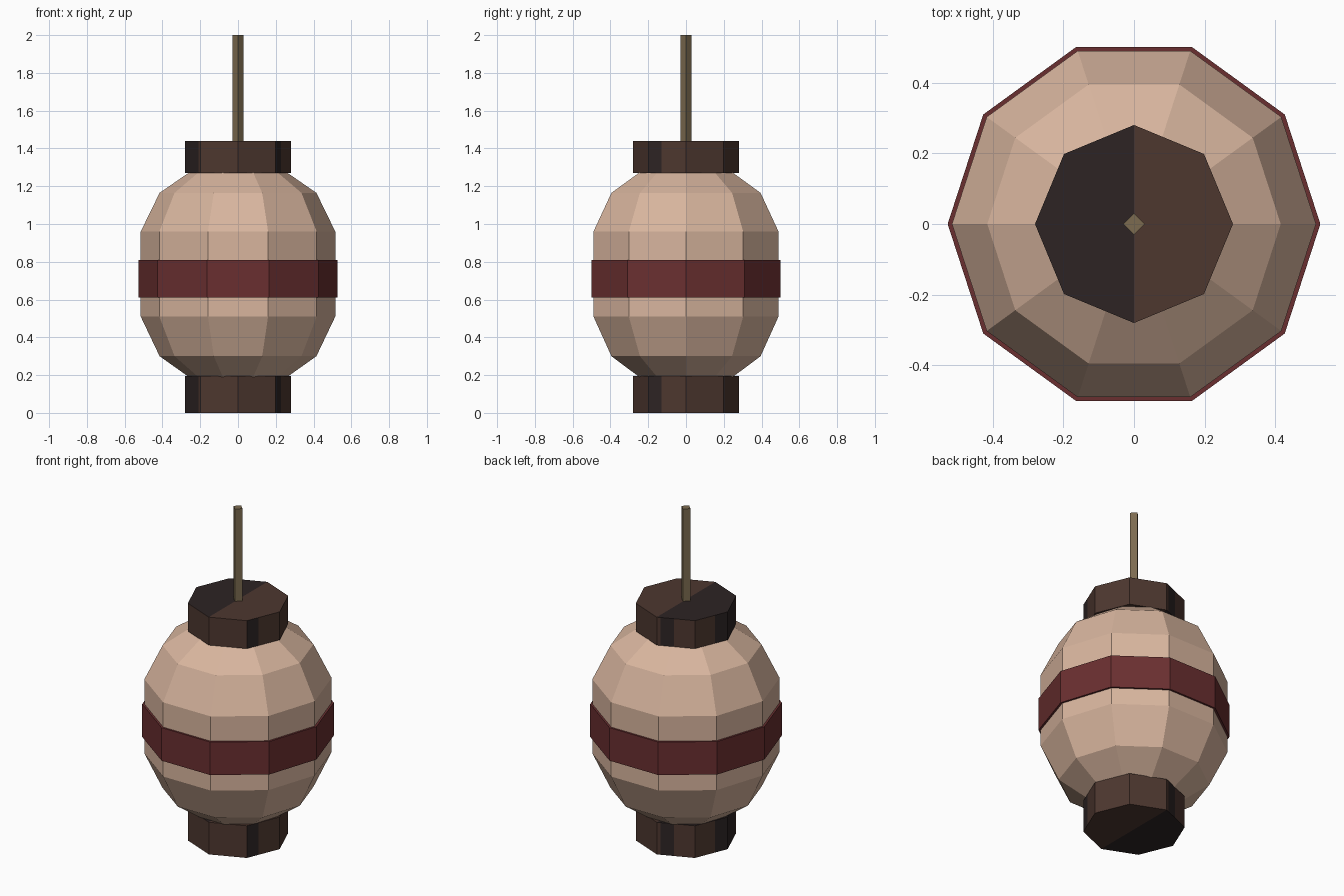
import bpy
import math

if "Cube" in bpy.data.objects:
    bpy.data.objects.remove(bpy.data.objects["Cube"])


def material(name, r, g, b):
    """Flat colour given as sRGB 0-255, stored as linear."""
    def lin(c):
        c /= 255
        return c / 12.92 if c <= 0.04045 else ((c + 0.055) / 1.055) ** 2.4
    m = bpy.data.materials.new(name)
    m.diffuse_color = (lin(r), lin(g), lin(b), 1)
    m.use_nodes = True
    m.node_tree.nodes["Principled BSDF"].inputs["Base Color"].default_value = m.diffuse_color
    return m


PAPER = material("cream_paper", 216, 181, 158)
RED = material("dark_red", 106, 47, 48)
BROWN = material("brown_wood", 77, 55, 47)
BLACK = material("black_wood", 45, 36, 36)
TAN = material("tan_stick", 124, 107, 80)


def make_object(name, verts, faces, mats, indices=None):
    mesh = bpy.data.meshes.new(name)
    mesh.from_pydata(verts, [], faces)
    for m in mats:
        mesh.materials.append(m)
    if indices:
        for poly, i in zip(mesh.polygons, indices):
            poly.material_index = i
    mesh.update()
    obj = bpy.data.objects.new(name, mesh)
    bpy.context.collection.objects.link(obj)
    return obj


def lathe(name, profile, sides, mat, ring=False):
    """Turn (radius, z) points, listed bottom to top outside, around z."""
    n = len(profile)
    verts = [(r * math.cos(math.tau * i / sides), r * math.sin(math.tau * i / sides), z)
             for r, z in profile for i in range(sides)]
    faces = []
    for k in range(n if ring else n - 1):
        a, b = k * sides, (k + 1) % n * sides
        for i in range(sides):
            j = (i + 1) % sides
            faces.append((a + i, a + j, b + j, b + i))
    if not ring:
        faces.append(tuple(reversed(range(sides))))
        faces.append(tuple(range((n - 1) * sides, n * sides)))
    return make_object(name, verts, faces, [mat])


def wood_cap(name, radius, z0, z1):
    """Octagonal block: black grain stripes on the sides, ends half black."""
    stripes = [(2.1, 2.45), (3.62, 4.87), (7.0, 7.35)]  # in units of one side
    ts = sorted(set([float(i) for i in range(8)] + [t for s in stripes for t in s]))
    n = len(ts)

    def point(t):
        k, f = int(t), t - int(t)
        a, b = k * math.tau / 8, (k + 1) * math.tau / 8
        return (radius * ((1 - f) * math.cos(a) + f * math.cos(b)),
                radius * ((1 - f) * math.sin(a) + f * math.sin(b)))

    verts = [(*point(t), z) for z in (z0, z1) for t in ts]
    faces, idx = [], []
    for i in range(n):
        j = (i + 1) % n
        mid = (ts[i] + (ts[j] if j else 8.0)) / 2
        faces.append((i, j, n + j, n + i))
        idx.append(int(any(a < mid < b for a, b in stripes)))
    # end faces split along x = 0
    p, q = ts.index(2.0), ts.index(6.0)
    left = list(range(p, q + 1))
    right = list(range(q, n)) + list(range(0, p + 1))
    for half, m in ((left, 1), (right, 0)):
        faces.append(tuple(reversed(half)))
        faces.append(tuple(n + i for i in half))
        idx += [m, m]
    return make_object(name, verts, faces, [BROWN, BLACK], idx)


# paper body
lathe("lantern_body", [(0.26, 0.19), (0.415, 0.30), (0.515, 0.51),
                       (0.515, 0.96), (0.415, 1.165), (0.26, 1.272)], 10, PAPER)

# red band around the middle
lathe("red_band", [(0.51, 0.61), (0.527, 0.61), (0.527, 0.81), (0.51, 0.81)],
      10, RED, ring=True)

# wooden end caps
wood_cap("bottom_cap", 0.28, 0.0, 0.195)
wood_cap("top_cap", 0.28, 1.27, 1.44)

# hanging stick
lathe("hanging_stick", [(0.03, 1.43), (0.03, 2.0)], 4, TAN)
